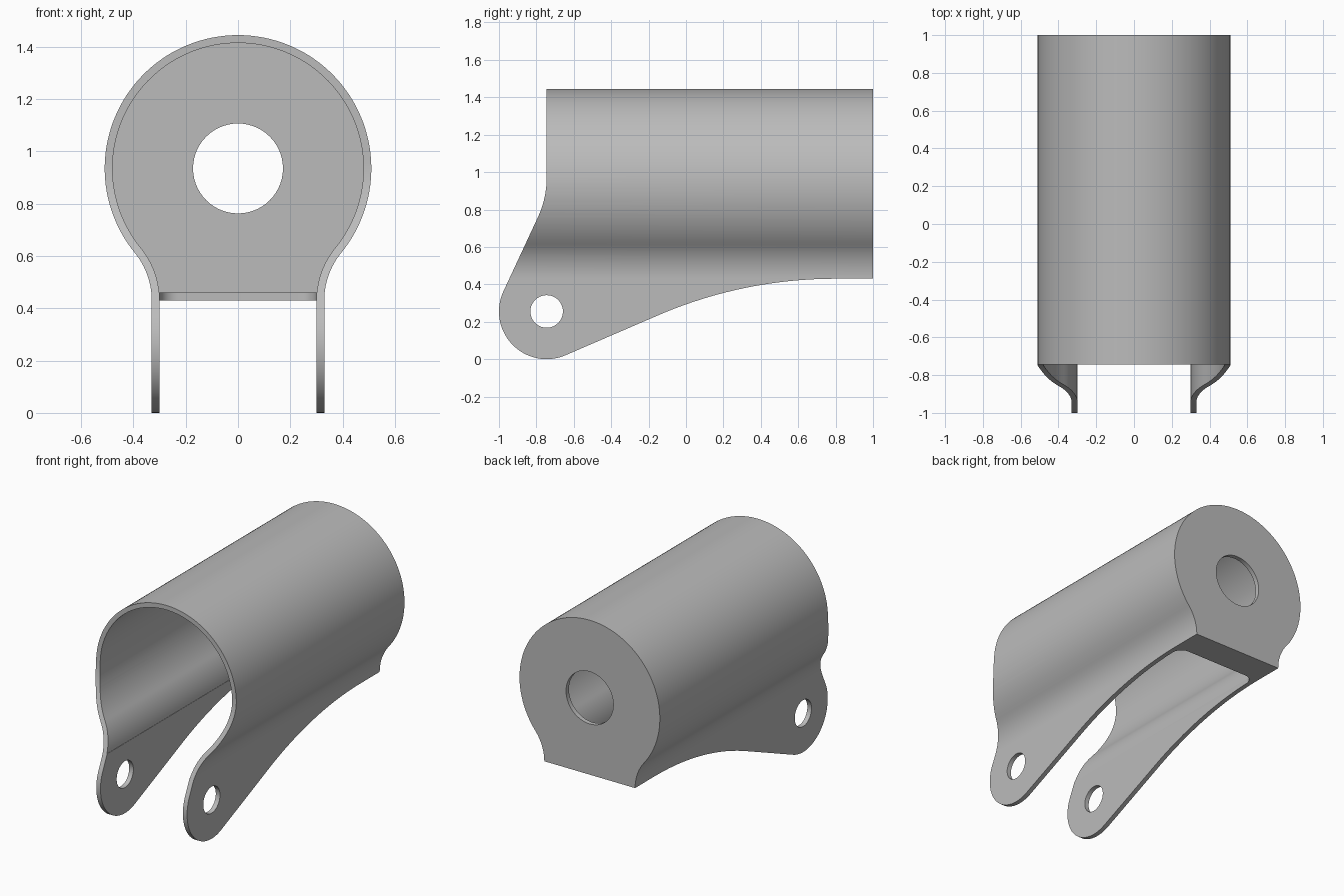
import bpy, bmesh
from math import sin, cos, radians, asin, atan2, pi
from mathutils import Vector

if "Cube" in bpy.data.objects:
    bpy.data.objects.remove(bpy.data.objects["Cube"])

gray = bpy.data.materials.new("plain gray")
gray.use_nodes = True
gray.diffuse_color = (0.5, 0.5, 0.5, 1)
gray.node_tree.nodes["Principled BSDF"].inputs["Base Color"].default_value = (0.5, 0.5, 0.5, 1)

AXIS_Z, RADIUS, WALL = 0.935, 0.51, 0.03    # tube
NECK = 0.33                                 # half width across the lugs
FLOOR = 0.43                                # underside of the floor
PIN_Y, PIN_Z, LUG_R = -0.745, 0.255, 0.255  # lug


def arc(cx, cy, r, a0, a1, n):
    return [(cx + r * cos(a0 + (a1 - a0) * i / n), cy + r * sin(a0 + (a1 - a0) * i / n))
            for i in range(n + 1)]


def prism(name, points, place, start, end):
    """Extrude a 2D outline; place(u, v, depth) gives the 3D position."""
    bm = bmesh.new()
    face = bm.faces.new([bm.verts.new(place(u, v, start)) for u, v in points])
    move = Vector(place(0, 0, end)) - Vector(place(0, 0, start))
    made = bmesh.ops.extrude_face_region(bm, geom=[face])["geom"]
    bmesh.ops.translate(bm, vec=move, verts=[g for g in made if isinstance(g, bmesh.types.BMVert)])
    bmesh.ops.recalc_face_normals(bm, faces=bm.faces)
    mesh = bpy.data.meshes.new(name)
    bm.to_mesh(mesh)
    bm.free()
    obj = bpy.data.objects.new(name, mesh)
    mesh.materials.append(gray)
    bpy.context.collection.objects.link(obj)
    return obj


def along_x(u, v, d):
    return (d, u, v)


def along_y(u, v, d):
    return (u, d, v)


def along_z(u, v, d):
    return (u, v, d)


def keyhole(inset, bottom):
    """Round top flowing through concave necks into straight sides."""
    drop = AXIS_Z - FLOOR
    neck_r = (NECK**2 + drop**2 - RADIUS**2) / (2 * (RADIUS - NECK))
    cx = NECK + neck_r
    low = atan2(-drop, cx)
    r = neck_r + inset
    end = pi + (-asin((bottom - FLOOR) / r) if bottom > FLOOR else 0)
    right = arc(0, AXIS_Z, RADIUS - inset, pi / 2, low, 48)
    right += arc(cx, FLOOR, r, low + pi, end, 16)[1:]
    if bottom < FLOOR:
        right.append((NECK - inset, bottom))
    return right + [(-x, z) for x, z in reversed(right[1:])]


def side_outline():
    rise, lean = radians(23.4), radians(25)
    bottom_r, front_r = 2.4, 0.5
    pts = [(1, 1.6), (PIN_Y, 1.6)]
    pts += arc(PIN_Y - front_r, 0.97, front_r, 0, -lean, 12)
    pts += arc(PIN_Y, PIN_Z, LUG_R, pi - lean, 1.5 * pi + rise, 32)
    pts += arc(0.8, FLOOR - bottom_r, bottom_r, pi / 2 + rise, pi / 2, 20)
    return pts + [(1, FLOOR)]


def cut(target, tool, operation):
    mod = target.modifiers.new(operation.title(), "BOOLEAN")
    mod.operation, mod.solver, mod.object = operation, "EXACT", tool
    bpy.context.view_layer.objects.active = target
    bpy.ops.object.modifier_apply(modifier=mod.name)
    bpy.data.objects.remove(tool)


# Solid keyhole body trimmed to the side shape
body = prism("clevis_housing", keyhole(0, -0.1), along_y, -1.1, 1)
trim = side_outline()
trim = [(1.1 if y == 1 else y, z) for y, z in trim]
cut(body, prism("side_trim", trim, along_x, -0.7, 0.7), "INTERSECT")

# Hollow interior, leaving the end wall and floor
cut(body, prism("cavity", keyhole(WALL, FLOOR + WALL), along_y, -1.2, 1 - WALL), "DIFFERENCE")

# Open underside with rounded back corners
w, back, r = NECK - WALL - 0.0005, 0.8, 0.07
slot = [(-w, -1.2), (w, -1.2)]
slot += arc(w - r, back - r, r, 0, pi / 2, 10) + arc(r - w, back - r, r, pi / 2, pi, 10)
cut(body, prism("slot", slot, along_z, -0.2, FLOOR + 0.05), "DIFFERENCE")

# Pin holes through both lugs and the hole in the end wall
pin = arc(PIN_Y, PIN_Z, 0.087, 0, 2 * pi, 40)[:-1]
cut(body, prism("pin_hole", pin, along_x, -0.7, 0.7), "DIFFERENCE")
bore = arc(0, AXIS_Z, 0.172, 0, 2 * pi, 56)[:-1]
cut(body, prism("end_hole", bore, along_y, 0.9, 1.1), "DIFFERENCE")

# Smooth curves with crisp rims
bpy.ops.object.select_all(action="DESELECT")
body.select_set(True)
bpy.context.view_layer.objects.active = body
bpy.ops.object.shade_smooth_by_angle(angle=radians(30))
